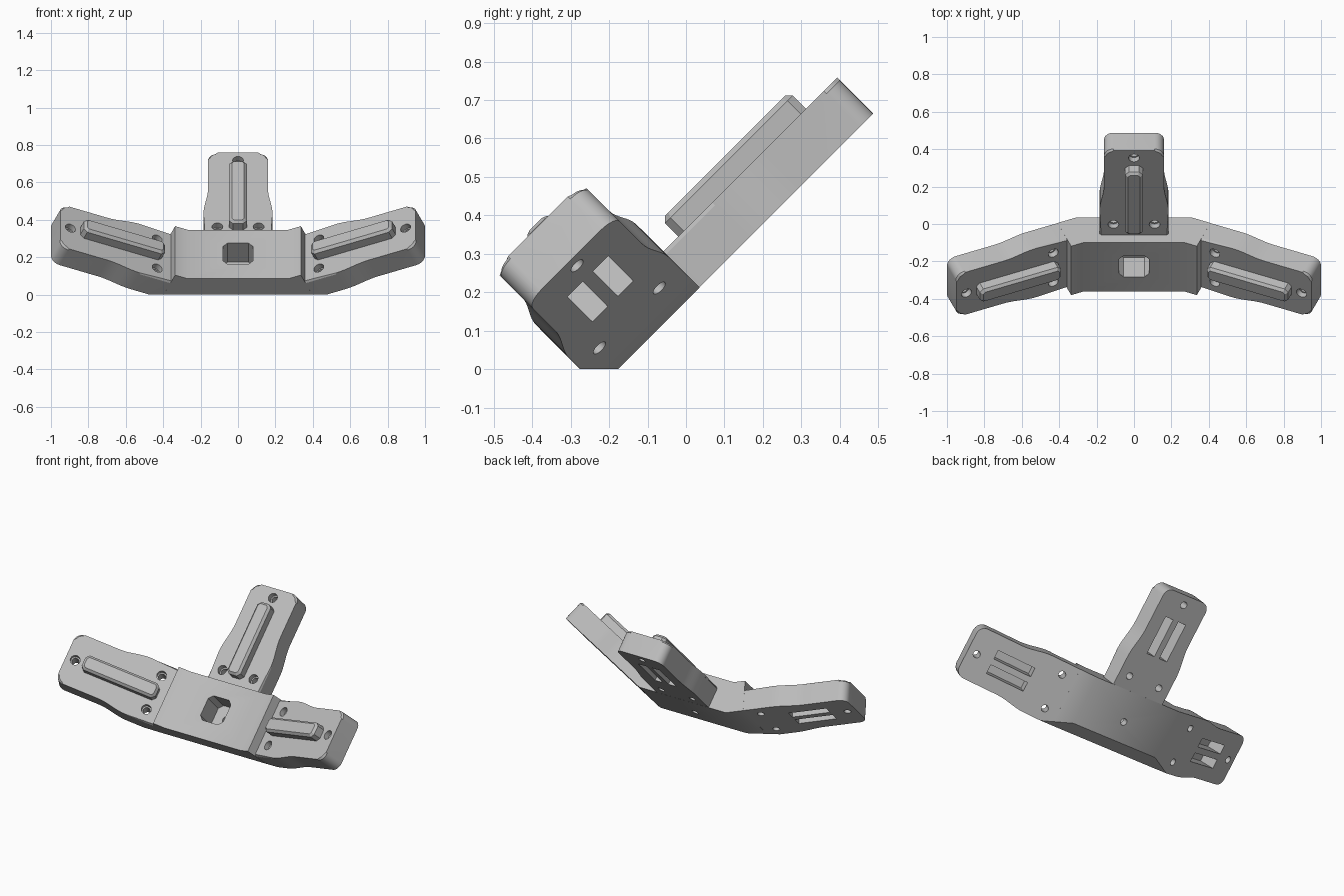
import bpy, bmesh, math
from mathutils import Matrix, Vector

if "Cube" in bpy.data.objects:
    bpy.data.objects.remove(bpy.data.objects["Cube"])

grey = bpy.data.materials.new("plain_grey")
grey.diffuse_color = (0.5, 0.5, 0.5, 1)
grey.use_nodes = True
grey.node_tree.nodes["Principled BSDF"].inputs["Base Color"].default_value = grey.diffuse_color

R = math.sqrt(0.5)
# Tilted frame: x across, v up the rear arm, n out of the top face
TILT = Matrix(((1, 0, 0, 0), (0, R, -R, 0), (0, R, R, 0), (0, 0, 0, 1)))
A = math.radians(22.5)
C, S = math.cos(A), math.sin(A)
BASE, FOLD, VC = 0.125, 0.307, -0.01   # underside level, fold position, arm centreline


def frame(a, b, c, origin):
    m = Matrix((a, b, c)).transposed().to_4x4()
    m.translation = Vector(origin)
    return TILT @ m


def prism(name, outline, z0, z1, mat, chamfer=0):
    """Extrude an outline, optionally chamfering the upper rim."""
    bm = bmesh.new()
    low = [bm.verts.new((x, y, z0)) for x, y in outline]
    high = [bm.verts.new((x, y, z1)) for x, y in outline]
    n = len(outline)
    bm.faces.new(low[::-1])
    top = bm.faces.new(high)
    for i in range(n):
        j = (i + 1) % n
        bm.faces.new((low[i], low[j], high[j], high[i]))
    if chamfer:
        bmesh.ops.bevel(bm, geom=list(top.edges), offset=chamfer, segments=1,
                        affect='EDGES')
    bmesh.ops.recalc_face_normals(bm, faces=bm.faces[:])
    bm.transform(mat)
    me = bpy.data.meshes.new(name)
    bm.to_mesh(me)
    bm.free()
    ob = bpy.data.objects.new(name, me)
    bpy.context.collection.objects.link(ob)
    me.materials.append(grey)
    return ob


def combine(target, other, op):
    mod = target.modifiers.new("combine", 'BOOLEAN')
    mod.operation, mod.solver, mod.object = op, 'EXACT', other
    bpy.context.view_layer.objects.active = target
    bpy.ops.object.modifier_apply(modifier=mod.name)
    bpy.data.objects.remove(other)


def circle(x, y, r, n=20):
    return [(x + r * math.cos(2 * math.pi * i / n), y + r * math.sin(2 * math.pi * i / n))
            for i in range(n)]


def cut_rect(x0, x1, y0, y1, k):
    """Rectangle with cut corners."""
    return [(x0 + k, y0), (x1 - k, y0), (x1, y0 + k), (x1, y1 - k),
            (x1 - k, y1), (x0 + k, y1), (x0, y1 - k), (x0, y0 + k)]


def arm_outline():
    """Wide root, S-curve to a narrower tip with rounded corners."""
    wide, slim, end, r = 0.1845, 0.16, 0.75, 0.05
    side = [(0.09, wide)]
    for i in range(9):
        f = i / 8
        side.append((0.29 + 0.19 * f, slim + (wide - slim) * (1 + math.cos(math.pi * f)) / 2))
    for i in range(7):
        a = math.pi / 2 * (1 - i / 6)
        side.append((end - r + r * math.cos(a), slim - r + r * math.sin(a)))
    return [(t, -w) for t, w in side] + side[::-1]


arms = {
    "right": frame((C, 0, S), (0, 1, 0), (-S, 0, C), (FOLD, VC, BASE)),
    "left": frame((-C, 0, S), (0, -1, 0), (S, 0, C), (-FOLD, VC, BASE)),
    "rear": frame((0, 1, 0), (-1, 0, 0), (0, 0, 1), (0, 0.065, BASE)),
}

# Central folded block, ending in a square step at each side
step, thick = 0.11, 0.19
half = [(FOLD, BASE),
        (FOLD + step * C, BASE + step * S),
        (FOLD + step * C - thick * S, BASE + step * S + thick * C),
        (FOLD - thick * math.tan(A / 2), BASE + thick)]
profile = half + [(-x, n) for x, n in half[::-1]]
bracket = prism("bracket", profile, -0.175, 0.195,
                frame((1, 0, 0), (0, 0, 1), (0, -1, 0), (0, 0, 0)))

# Arms with raised locating ribs
for side, m in arms.items():
    combine(bracket, prism(side + "_arm", arm_outline(), 0.0004, 0.133, m, 0.01), 'UNION')
    combine(bracket, prism(side + "_rib", cut_rect(0.165, 0.635, -0.047, 0.047, 0.02),
                           0.115, 0.196, m, 0.014), 'UNION')

# Screw holes with counterbores, and twin slots beneath each arm
for side, m in arms.items():
    for t, w in ((0.19, 0.11), (0.19, -0.11), (0.692, 0)):
        combine(bracket, prism("screw_hole", circle(t, w, 0.021), -0.05, 0.18, m), 'DIFFERENCE')
        combine(bracket, prism("counterbore", circle(t, w, 0.029), 0.1, 0.18, m), 'DIFFERENCE')
    for w in (-0.047, 0.047):
        slot = [(0.35, w - 0.028), (0.59, w - 0.028), (0.59, w + 0.028), (0.35, w + 0.028)]
        combine(bracket, prism("slot", slot, -0.05, 0.1, m), 'DIFFERENCE')

# Central pocket and its screw hole
combine(bracket, prism("pocket", cut_rect(-0.08, 0.08, -0.085, 0.075, 0.025),
                       0.17, 0.4, TILT), 'DIFFERENCE')
combine(bracket, prism("pocket_hole", circle(0, -0.005, 0.021), 0.05, 0.25, TILT), 'DIFFERENCE')

# Flat foot along the front lower edge
combine(bracket, prism("foot_cutter", [(-2, -2), (2, -2), (2, 2), (-2, 2)],
                       -1, 0, Matrix()), 'DIFFERENCE')

bpy.ops.object.select_all(action='DESELECT')
bracket.select_set(True)
bpy.context.view_layer.objects.active = bracket
bpy.ops.object.shade_smooth_by_angle(angle=math.radians(25))
